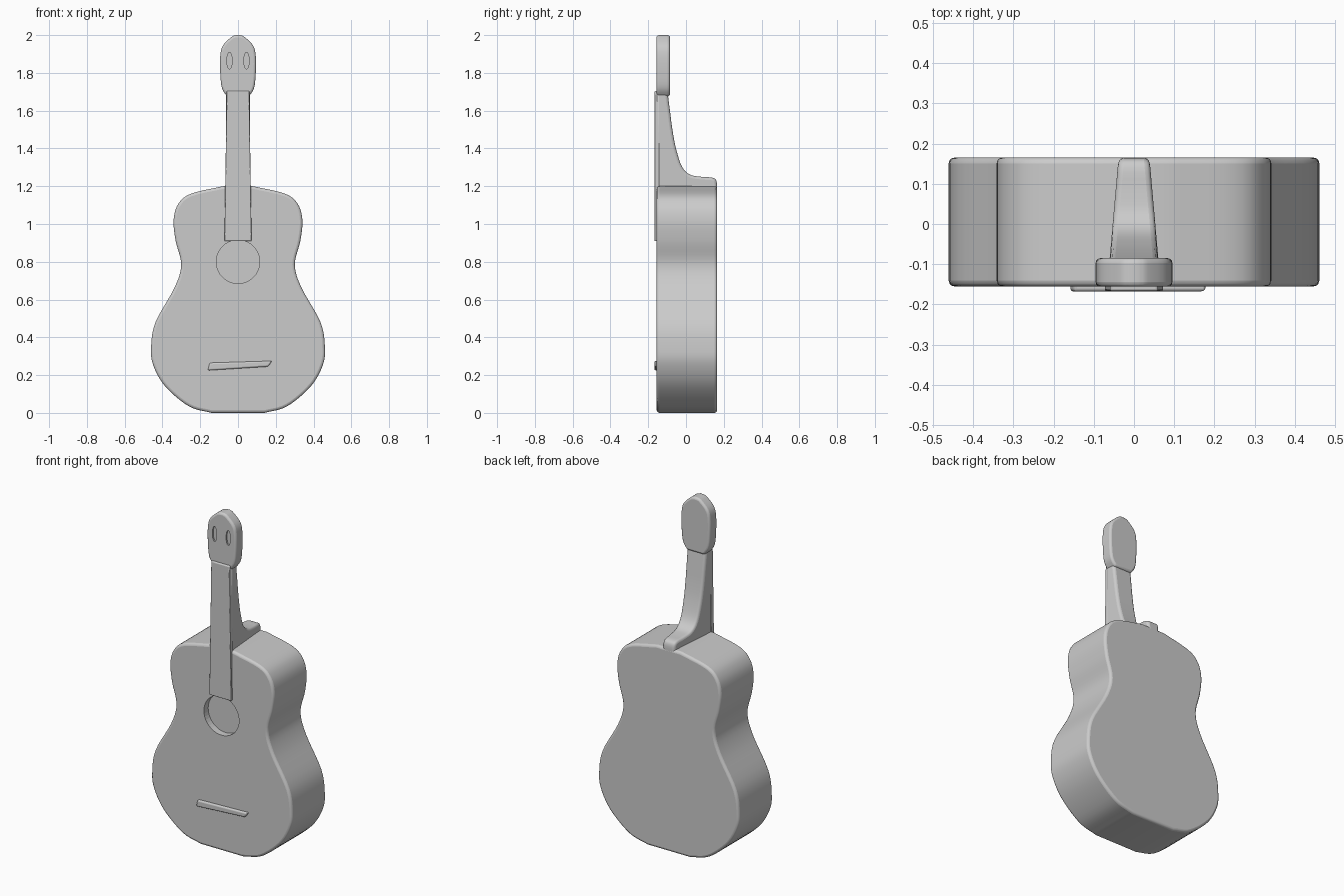
import bpy, bmesh, math
from mathutils import Vector

cube = bpy.data.objects.get("Cube")
if cube:
    bpy.data.objects.remove(cube, do_unlink=True)

grey = bpy.data.materials.new("plain grey")
grey.use_nodes = True
COLOUR = (0.6, 0.6, 0.6, 1)
grey.diffuse_color = COLOUR
grey.node_tree.nodes["Principled BSDF"].inputs["Base Color"].default_value = COLOUR


def smooth_path(pts, steps):
    """Open Catmull-Rom curve through the points."""
    p = [Vector(q) for q in pts]
    p = [p[0] * 2 - p[1]] + p + [p[-1] * 2 - p[-2]]
    out = []
    for a, b, c, d in zip(p, p[1:], p[2:], p[3:]):
        for i in range(steps):
            t = i / steps
            out.append(0.5 * (2 * b + (c - a) * t + (2 * a - 5 * b + 4 * c - d) * t ** 2
                              + (3 * b - a - 3 * c + d) * t ** 3))
    return out + [p[-2]]


def mirrored(half):
    """Close a right-hand half outline with its mirror image."""
    return list(half) + [Vector((-q[0], q[1])) for q in reversed(half)]


def prism(name, outline, place, low, high, bevel=0.0):
    """Extrude a 2D outline between two levels; place maps (u, v, level) to space."""
    bm = bmesh.new()
    rings = [[bm.verts.new(place(u, v, lv)) for u, v in outline] for lv in (low, high)]
    bm.faces.new(rings[0])
    bm.faces.new(rings[1])
    n = len(outline)
    for i in range(n):
        j = (i + 1) % n
        bm.faces.new((rings[0][i], rings[0][j], rings[1][j], rings[1][i]))
    bmesh.ops.recalc_face_normals(bm, faces=bm.faces)
    mesh = bpy.data.meshes.new(name)
    bm.to_mesh(mesh)
    bm.free()
    mesh.materials.append(grey)
    obj = bpy.data.objects.new(name, mesh)
    bpy.context.collection.objects.link(obj)
    if bevel:
        mod = obj.modifiers.new("rounded edges", "BEVEL")
        mod.width, mod.segments = bevel, 3
        mod.limit_method, mod.angle_limit = "ANGLE", math.radians(50)
    return obj


def upright(x, z, y):
    return (x, y, z)


def cut(obj, cutter):
    mod = obj.modifiers.new("recess", "BOOLEAN")
    mod.operation, mod.object, mod.solver = "DIFFERENCE", cutter, "EXACT"
    cutter.hide_render = True
    cutter.hide_set(True)


def circle(cx, cz, rx, rz, n):
    return [(cx + rx * math.cos(math.tau * i / n), cz + rz * math.sin(math.tau * i / n))
            for i in range(n)]


# Body: waisted outline, with a shallow round sound hole
body_half = smooth_path([(0.14, 0.0), (0.26, 0.035), (0.385, 0.14), (0.448, 0.25), (0.46, 0.345),
                         (0.437, 0.48), (0.335, 0.665), (0.301, 0.785), (0.33, 0.91),
                         (0.341, 1.02), (0.317, 1.105), (0.25, 1.16), (0.08, 1.2)], 5)
body = prism("body", mirrored(body_half), upright, -0.155, 0.165, 0.014)
cut(body, prism("sound_hole_cutter", circle(0, 0.8, 0.115, 0.115, 40), upright, -0.3, -0.115))

# Neck and heel: side profile, narrowing towards the back
back = smooth_path([(-0.098, 1.7), (-0.085, 1.6), (-0.072, 1.5), (-0.053, 1.4), (-0.022, 1.305),
                    (0.02, 1.262), (0.08, 1.25), (0.14, 1.245), (0.162, 1.225), (0.165, 1.17)], 4)


def neck_place(y, z, side):
    width = 0.064 - 0.09 * max(0, y + 0.12)
    return (side * width, y, z)


neck = prism("neck", [(-0.158, 1.17), (-0.158, 1.7)] + back, neck_place, -1, 1, 0.018)

# Fingerboard: thin tapered strip from the nut to the sound hole
fingerboard = prism("fingerboard", mirrored([(0.072, 0.91), (0.06, 1.69)]),
                    upright, -0.167, -0.14, 0.004)
nut = prism("nut", mirrored([(0.06, 1.675), (0.06, 1.705)]), upright, -0.167, -0.1, 0.006)

# Headstock: rounded top, two shallow tuner slots
head_half = [(0.058, 1.675), (0.085, 1.72), (0.094, 1.8), (0.094, 1.89),
             (0.08, 1.945), (0.035, 1.99), (0.012, 2.0)]
headstock = prism("headstock", mirrored(smooth_path(head_half, 4)), upright, -0.156, -0.085, 0.012)
for name, side in (("right", -1), ("left", 1)):
    slot = circle(side * 0.045, 1.865, 0.014, 0.045, 16)
    cut(headstock, prism(name + "_slot_cutter", slot, upright, -0.3, -0.147))

# Bridge: slim raised bar, slightly tilted
bridge = prism("bridge", [(-0.16, 0.225), (0.16, 0.245), (0.18, 0.275), (-0.15, 0.265)],
               upright, -0.168, -0.14, 0.008)

for obj in (body, neck, fingerboard, nut, headstock, bridge):
    bpy.ops.object.select_all(action="DESELECT")
    obj.select_set(True)
    bpy.context.view_layer.objects.active = obj
    bpy.ops.object.shade_smooth_by_angle(angle=math.radians(35))
